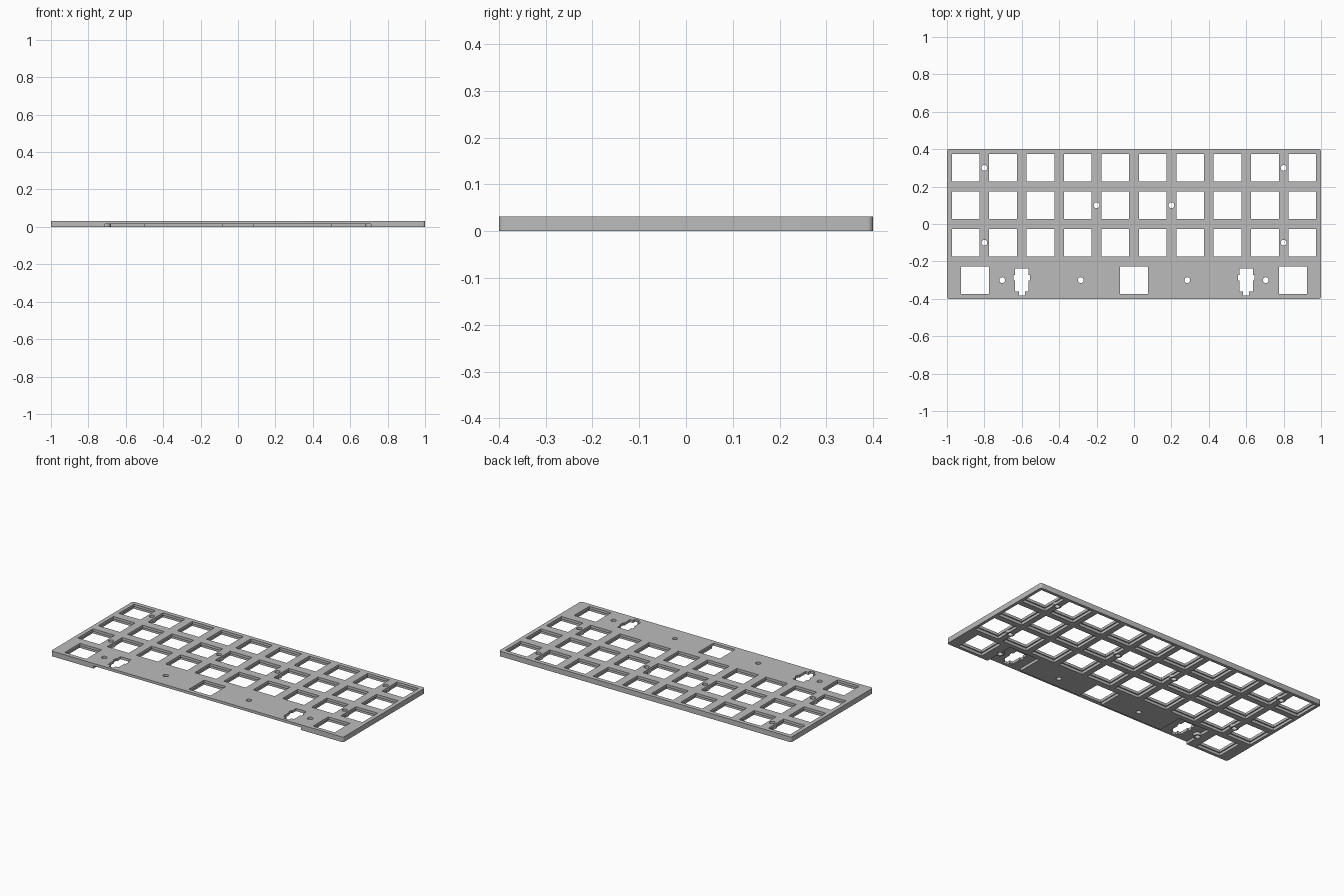
import bpy
import bmesh
from math import sin, cos, pi

if "Cube" in bpy.data.objects:
    bpy.data.objects.remove(bpy.data.objects["Cube"])

THICK = 0.032      # full plate thickness
LEDGE = 0.016      # height of the underside pockets
HOLE = 0.148       # switch opening
POCKET = 0.163     # clearance around each switch, below


def rect(cx, cy, w, h):
    return [(cx + sx * w / 2, cy + sy * h / 2)
            for sx, sy in ((-1, -1), (1, -1), (1, 1), (-1, 1))]


def circle(cx, cy, r, n=24):
    return [(cx + r * cos(2 * pi * i / n), cy + r * sin(2 * pi * i / n)) for i in range(n)]


def rounded_rect(w, h, r, steps=6):
    pts = []
    for k, (sx, sy) in enumerate(((1, 1), (-1, 1), (-1, -1), (1, -1))):
        for i in range(steps + 1):
            a = pi / 2 * (k + i / steps)
            pts.append((sx * (w / 2 - r) + r * cos(a), sy * (h / 2 - r) + r * sin(a)))
    return pts


def prisms(name, outlines, z0, z1):
    """One object holding an upright prism for every outline."""
    bm = bmesh.new()
    for pts in outlines:
        base = bm.faces.new([bm.verts.new((x, y, z0)) for x, y in pts])
        top = bmesh.ops.extrude_face_region(bm, geom=[base])["geom"]
        bmesh.ops.translate(bm, vec=(0, 0, z1 - z0),
                            verts=[v for v in top if isinstance(v, bmesh.types.BMVert)])
    bmesh.ops.recalc_face_normals(bm, faces=bm.faces)
    mesh = bpy.data.meshes.new(name)
    bm.to_mesh(mesh)
    bm.free()
    obj = bpy.data.objects.new(name, mesh)
    bpy.context.collection.objects.link(obj)
    return obj


def combine(target, tool, operation):
    mod = target.modifiers.new(tool.name, "BOOLEAN")
    mod.operation = operation
    mod.solver = "EXACT"
    mod.object = tool
    tool.hide_render = True
    bpy.context.view_layer.objects.active = target
    bpy.ops.object.modifier_apply(modifier=mod.name)
    bpy.data.objects.remove(tool)


# Layout of switches, screws and stabilisers
grid_keys = [(-0.9 + 0.2 * c, 0.3 - 0.2 * r) for r in range(3) for c in range(10)]
corner_keys = [(-0.85, -0.3), (0.85, -0.3)]
screws = [(s * x, y) for s in (-1, 1)
          for x, y in ((0.8, 0.3), (0.2, 0.1), (0.8, -0.1), (0.705, -0.3), (0.285, -0.3))]

# Plate body
plate = prisms("keyboard_plate", [rounded_rect(2, 0.8, 0.012)], 0, THICK)

# Underside pockets, with one stepped recess open to the front edge
half = [(0.08, -0.219), (0.08, -0.37), (0.5, -0.37), (0.5, -0.21), (0.71, -0.21), (0.71, -0.45)]
recess = half + [(-x, y) for x, y in reversed(half)]
pockets = [rect(x, y, POCKET, POCKET) for x, y in grid_keys + corner_keys]
combine(plate, prisms("pocket_cutter", pockets + [recess], -0.02, LEDGE), "DIFFERENCE")

# Round bosses around the screws
bosses = [circle(x, y, 0.025) for x, y in screws]
combine(plate, prisms("screw_bosses", bosses, 0, 0.022), "UNION")

# Stabiliser opening: body, side notches and a front tab
side = [(0.016, -0.383), (0.016, -0.362), (0.036, -0.362), (0.036, -0.305),
        (0.036, -0.302), (0.044, -0.302), (0.044, -0.272), (0.036, -0.272),
        (0.036, -0.239)]
side.pop(3)
stabiliser = side + [(-x, y) for x, y in reversed(side)]
stabilisers = [[(cx + x, y) for x, y in stabiliser] for cx in (-0.6, 0.6)]

# Openings through the whole plate
openings = [rect(x, y, HOLE, HOLE) for x, y in grid_keys + corner_keys + [(0, -0.3)]]
openings += [circle(x, y, 0.0155) for x, y in screws] + stabilisers
combine(plate, prisms("opening_cutter", openings, -0.05, 0.08), "DIFFERENCE")

# Material
grey = bpy.data.materials.new("plate grey")
grey.use_nodes = True
colour = (0.5, 0.5, 0.5, 1)
grey.diffuse_color = colour
grey.node_tree.nodes["Principled BSDF"].inputs["Base Color"].default_value = colour
plate.data.materials.clear()
plate.data.materials.append(grey)

bpy.ops.object.select_all(action="DESELECT")
plate.select_set(True)
bpy.context.view_layer.objects.active = plate
bpy.ops.object.shade_smooth_by_angle(angle=pi / 6)
